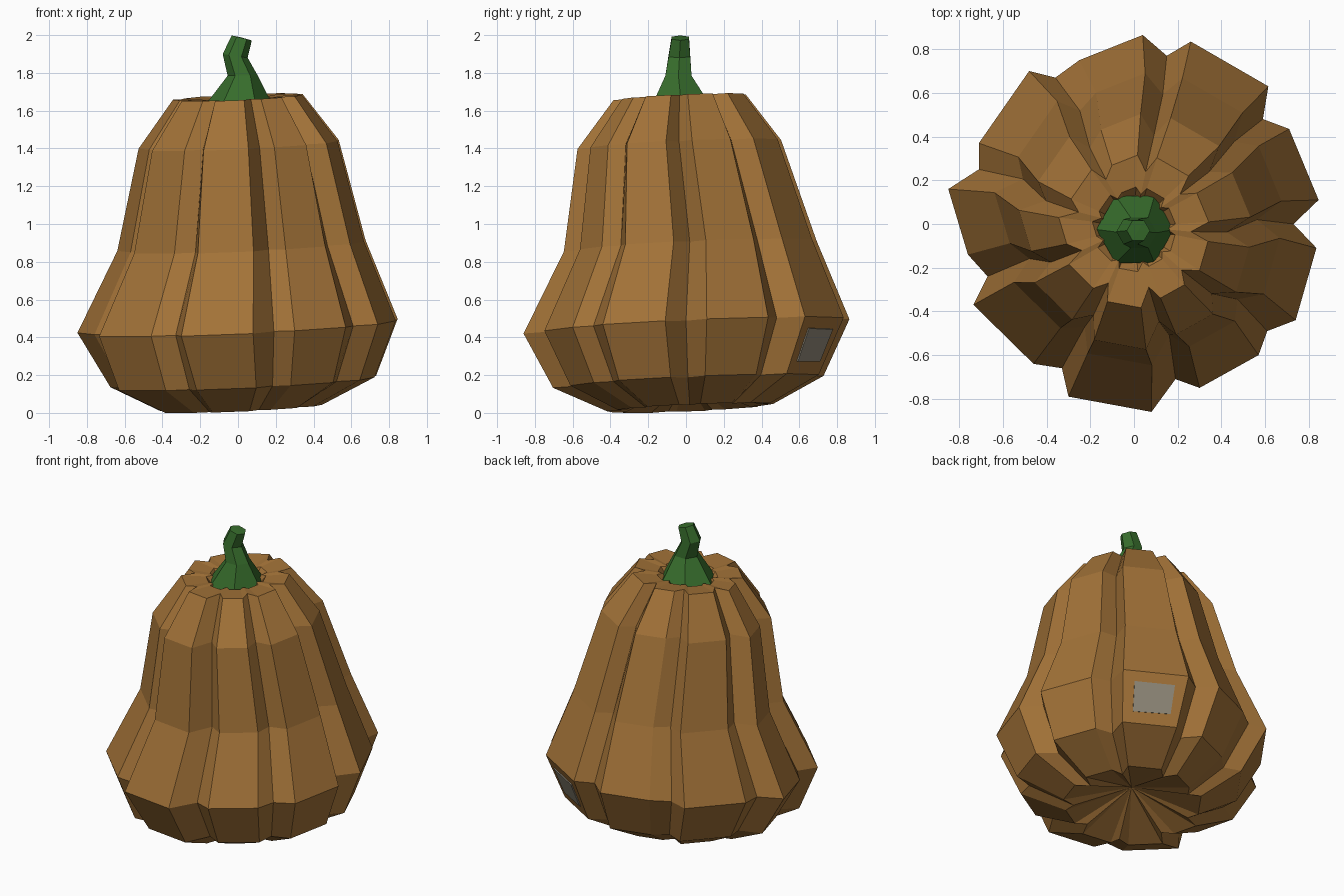
import bpy, bmesh, math
from mathutils import Vector

if "Cube" in bpy.data.objects:
    bpy.data.objects.remove(bpy.data.objects["Cube"])


def material(name, color):
    m = bpy.data.materials.new(name)
    m.diffuse_color = (*color, 1)
    m.use_nodes = True
    m.node_tree.nodes["Principled BSDF"].inputs["Base Color"].default_value = m.diffuse_color
    return m


BROWN = material("brown rind", (0.36, 0.168, 0.039))
GREEN = material("green stem", (0.038, 0.152, 0.025))
GREY = material("grey patch", (0.28, 0.25, 0.19))


def make_object(name, bm, mat):
    bmesh.ops.recalc_face_normals(bm, faces=bm.faces)
    mesh = bpy.data.meshes.new(name)
    bm.to_mesh(mesh)
    bm.free()
    mesh.materials.append(mat)
    ob = bpy.data.objects.new(name, mesh)
    bpy.context.collection.objects.link(ob)
    return ob


def loft(name, rings, start, end, mat):
    """Join rings of points, closing both ends with a fan to a centre point."""
    bm = bmesh.new()
    rows = [[bm.verts.new(p) for p in ring] for ring in rings]
    n = len(rows[0])
    for a, b in zip(rows, rows[1:]):
        for i in range(n):
            j = (i + 1) % n
            bm.faces.new((a[i], a[j], b[j], b[i]))
    for row, centre in ((rows[0], start), (rows[-1], end)):
        c = bm.verts.new(centre)
        for i in range(n):
            bm.faces.new((row[i], row[(i + 1) % n], c))
    return make_object(name, bm, mat)


# Widest outline: each lobe has two ridge corners, then a valley (counter-clockwise)
LOBES = [((0.615, 0.63), (0.26, 0.835), (0.15, 0.77)),
         ((0.04, 0.865), (-0.25, 0.75), (-0.36, 0.67)),
         ((-0.48, 0.70), (-0.71, 0.37), (-0.71, 0.25)),
         ((-0.85, 0.16), (-0.76, -0.14), (-0.67, -0.24)),
         ((-0.735, -0.37), (-0.46, -0.64), (-0.33, -0.66)),
         ((-0.30, -0.79), (0.08, -0.86), (0.19, -0.71)),
         ((0.30, -0.75), (0.57, -0.60), (0.61, -0.49)),
         ((0.74, -0.44), (0.835, -0.11), (0.73, 0.0)),
         ((0.845, 0.11), (0.71, 0.435), (0.59, 0.48))]

# Body profile: height, outline scale, extra valley depth, x and y shift
PROFILE = [(0.025, 0.51, 0.93, 0.02, 0.02),
           (0.16, 0.83, 0.97, 0.03, 0.01),
           (0.455, 1.0, 1.0, 0.0, 0.0),
           (0.88, 0.775, 0.96, 0.02, 0.02),
           (1.42, 0.625, 0.92, 0.005, -0.037),
           (1.672, 0.405, 0.88, 0.0, -0.035),
           (1.66, 0.225, 0.93, 0.0, -0.025),
           (1.61, 0.18, 0.95, 0.0, -0.025)]


def body_ring(z, scale, valley, sx, sy):
    pts = []
    for i, lobe in enumerate(LOBES):
        # the front left lobe bulges a little near the base
        bulge = 1.08 if i == 4 and z < 0.3 else 1
        for k, (x, y) in enumerate(lobe):
            s = scale * bulge * (valley if k == 2 else 1)
            px, py = x * s + sx, y * s + sy
            pts.append(Vector((px, py, max(0, z + 0.045 * (px + py)))))
    return pts


rings = [body_ring(*p) for p in PROFILE]
loft("gourd_body", rings, (0.02, 0.0, 0.17), (0, -0.025, 1.61), BROWN)

# Bent six-sided stem: x, y, z, radius, tilt of the ring along x
STEM = [(0.005, -0.025, 1.63, 0.178, 0),
        (0.025, -0.04, 1.785, 0.08, 0),
        (-0.015, -0.035, 1.89, 0.066, -0.15),
        (0.02, -0.03, 1.985, 0.053, -0.25)]
stem = []
for x, y, z, r, tilt in STEM:
    angles = [math.tau * i / 6 for i in range(6)]
    stem.append([(x + r * math.cos(a), y + r * math.sin(a),
                  z + tilt * r * math.cos(a)) for a in angles])
loft("stem", stem, (0, -0.025, 1.63), (0.02, -0.03, 1.987), GREEN)

# Grey patch: thin plate lying on the lower face of the back right lobe
a, b, c, d = rings[1][0], rings[1][1], rings[2][1], rings[2][0]
normal = (b - a).cross(d - a).normalized()
if normal.x + normal.y < 0:
    normal = -normal
flat = [a.lerp(b, u).lerp(d.lerp(c, u), v)
        for u, v in ((0.18, 0.22), (0.84, 0.24), (0.82, 0.80), (0.18, 0.80))]
bm = bmesh.new()
low = [bm.verts.new(p - normal * 0.002) for p in flat]
top = [bm.verts.new(p + normal * 0.007) for p in flat]
bm.faces.new(low)
bm.faces.new(top)
for i in range(4):
    j = (i + 1) % 4
    bm.faces.new((low[i], low[j], top[j], top[i]))
make_object("patch", bm, GREY)
